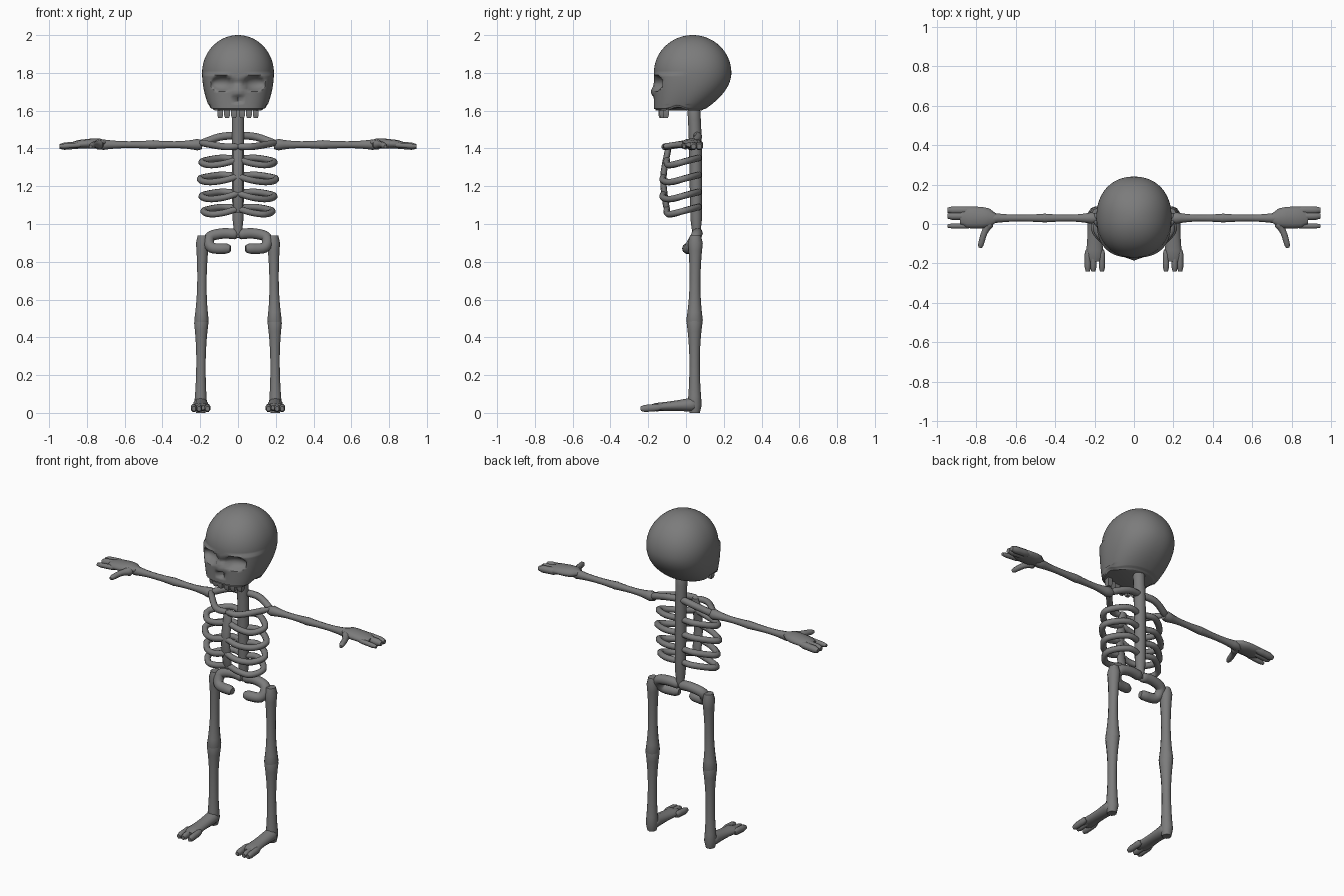
import bpy, bmesh
from math import sin, cos, pi, exp, sqrt, copysign, radians
from mathutils import Vector

default_cube = bpy.data.objects.get("Cube")
if default_cube:
    bpy.data.objects.remove(default_cube)

GREY = (0.2, 0.2, 0.2, 1)
bone_grey = bpy.data.materials.new("bone_grey")
bone_grey.use_nodes = True
bone_grey.diffuse_color = GREY
bone_grey.node_tree.nodes["Principled BSDF"].inputs["Base Color"].default_value = GREY

ACROSS, DEPTH, UP = Vector((1, 0, 0)), Vector((0, 1, 0)), Vector((0, 0, 1))


def build_skin(name, rings, mirror):
    """Join rings of points into a closed, smooth surface."""
    bm = bmesh.new()
    rows = [[bm.verts.new(point) for point in ring] for ring in rings]
    for lower, upper in zip(rows, rows[1:]):
        for i in range(len(lower)):
            bm.faces.new((lower[i - 1], lower[i], upper[i], upper[i - 1]))
    bm.faces.new(rows[0])
    bm.faces.new(rows[-1])
    bmesh.ops.recalc_face_normals(bm, faces=bm.faces)
    mesh = bpy.data.meshes.new(name)
    bm.to_mesh(mesh)
    bm.free()
    mesh.materials.append(bone_grey)
    part = bpy.data.objects.new(name, mesh)
    bpy.context.collection.objects.link(part)
    bpy.ops.object.select_all(action='DESELECT')
    part.select_set(True)
    bpy.context.view_layer.objects.active = part
    bpy.ops.object.shade_smooth_by_angle(angle=radians(60))
    if mirror:
        part.modifiers.new("mirror", 'MIRROR').use_mirror_merge = False


def smooth_path(points, steps):
    """Catmull-Rom curve through a few points."""
    points = [Vector(p) for p in points]
    points = [2 * points[0] - points[1]] + points + [2 * points[-1] - points[-2]]
    path = []
    for before, a, b, after in zip(points, points[1:], points[2:], points[3:]):
        for step in range(steps):
            t = step / steps
            bend = (2 * before - 5 * a + 4 * b - after) * t * t
            ease = (3 * a - before - 3 * b + after) * t ** 3
            path.append(a + ((b - before) * t + bend + ease) / 2)
    return path + [points[-2]]


def limb(name, points, thick, start=0, end=0, flat=1, flatten=0,
         up=UP, mirror=True, steps=5, sides=10):
    """Tube that swells by start and end; flat is its depth over its width."""
    path = smooth_path(points, steps)
    last = len(path) - 1
    rings = []
    for i, centre in enumerate(path):
        t = i / last
        along = (path[min(i + 1, last)] - path[max(i - 1, 0)]).normalized()
        side = up.cross(along).normalized()
        top = along.cross(side)
        radius = thick + start * max(0, 1 - 2 * t) ** 2 + end * max(0, 2 * t - 1) ** 2
        if i in (0, last):
            radius *= 0.65
        depth = radius * (flat - flatten * t)
        turns = [2 * pi * (k + 0.5) / sides for k in range(sides)]
        rings.append([centre + side * radius * cos(a) + top * depth * sin(a) for a in turns])
    build_skin(name, rings, mirror)


def carve_face(x, y, z):
    """Sink the eye sockets and nostril and raise the nose ridge."""
    eye = ((abs(x) - 0.083) / 0.06) ** 2 + ((z - 1.745) / 0.042) ** 2
    nostril = (x / 0.024) ** 2 + ((z - 1.66) / 0.022) ** 2
    y += 0.05 * max(0, 1 - eye) ** 0.6 + 0.035 * sqrt(max(0, 1 - nostril))
    return y - 0.016 * exp(-(x * x + (z - 1.7) ** 2) / 0.0007)


def skull_section(height):
    """Dome above the middle, tapering jaw and rounded back below it."""
    z = 1.8 + 0.2 * height
    front, back, wide = -0.17, 0.24, 0.19
    if height < 0:
        back -= 0.15 * height ** 2
        wide *= 1 - 0.24 * height ** 2
        scale = 1 if height > -0.95 else 0.94
    else:
        scale = sqrt(1 - height ** 2)
    section = []
    for k in range(80):
        c, s = cos(pi * k / 40), sin(pi * k / 40)
        power = 0.75 if s < 0 and height < 0 else 0.92
        x = scale * wide * copysign(abs(c) ** power, c)
        y = (front + back) / 2 + scale * (back - front) / 2 * copysign(abs(s) ** power, s)
        # hollow between the upper jaw and the base of the skull
        hollow = 0.02 * exp(-((y + 0.045) / 0.04) ** 2) if height < -0.85 else 0
        if s < -0.2:
            y = carve_face(x, y, z)
        section.append((x, y, z + hollow))
    return section


# Skull
build_skin("skull", [skull_section(sin(pi / 2 * k / 30.2)) for k in range(-30, 31)], False)

# Upper teeth in a shallow arc
for i in range(3):
    x, y = 0.022 + 0.036 * i, 0.006 * i * i - 0.13
    limb("tooth", [(x, y, 1.64), (x, y, 1.56)], 0.022, up=DEPTH, sides=4)

# Spine and breastbone
limb("spine", [(0, 0.04, 1.64), (0, 0.05, 1.4), (0, 0.055, 0.93)], 0.034,
     end=-0.005, up=DEPTH, mirror=False)
limb("breastbone", [(0, -0.09, 1.42), (0, -0.12, 1.24), (0, -0.1, 1.06)], 0.028,
     flat=0.6, up=DEPTH, mirror=False)

# Four pairs of ribs, sloping down from the spine to the front
for z, front, wide in ((1.33, -0.1, 0.19), (1.24, -0.12, 0.2),
                       (1.15, -0.12, 0.19), (1.07, -0.1, 0.18)):
    limb("rib", [(0, 0.05, z + 0.015), (wide / 2, 0.065, z + 0.02), (wide, -0.01, z),
                 (wide * 0.8, -0.08, z - 0.018), (wide * 0.4, front, z - 0.01),
                 (0, front, z + 0.012)], 0.018, sides=8)

# Shoulder girdle
limb("collarbone", [(0, -0.11, 1.41), (0.08, -0.1, 1.41), (0.2, 0.02, 1.43)], 0.018)
limb("shoulder_blade", [(0, 0.055, 1.47), (0.1, 0.065, 1.46), (0.21, 0.03, 1.42)], 0.02)

# Arms
limb("upper_arm", [(0.19, 0.03, 1.42), (0.48, 0.03, 1.42)], 0.018, 0.018, 0.008, steps=12)
limb("forearm", [(0.42, 0.03, 1.42), (0.74, 0.03, 1.42)], 0.018, 0.008, 0.014, steps=12)

# Hands
limb("palm", [(0.7, 0.03, 1.43), (0.88, 0.035, 1.42)], 0.058, start=-0.02, flat=0.55, flatten=0.2)
for y, thick in ((0.07, 0.021), (0.04, 0.021), (-0.01, 0.014)):
    limb("finger", [(0.82, y, 1.42), (0.945, y, 1.41)], thick, sides=8)
limb("thumb", [(0.73, 0.01, 1.42), (0.76, -0.05, 1.42), (0.78, -0.12, 1.41)],
     0.017, start=0.015, end=-0.003, sides=8)

# Hip bones curling outwards, down and back towards the middle
limb("hip_bone", [(0, 0.055, 0.945), (0.08, 0.06, 0.95), (0.15, 0.05, 0.93),
                  (0.14, 0.02, 0.875), (0.04, 0.005, 0.87)], 0.029, up=DEPTH)

# Legs, widest at the hips, knees and ankles
limb("thigh_bone", [(0.188, 0.05, 0.94), (0.194, 0.045, 0.45)], 0.026, 0.014, 0.02,
     flat=1.1, up=DEPTH, steps=12)
limb("shin_bone", [(0.194, 0.045, 0.52), (0.198, 0.046, 0)], 0.026, 0.02, 0.014,
     flat=1.05, up=DEPTH, steps=12)

# Feet
limb("foot", [(0.198, 0.06, 0.045), (0.198, -0.05, 0.038), (0.2, -0.19, 0.028)], 0.04,
     end=0.012, flat=1, flatten=0.6)
for x in (0.162, 0.206, 0.234):
    limb("toe", [(x, -0.13, 0.03), (x, -0.24, 0.022)], 0.017, flat=1.2, sides=8)
